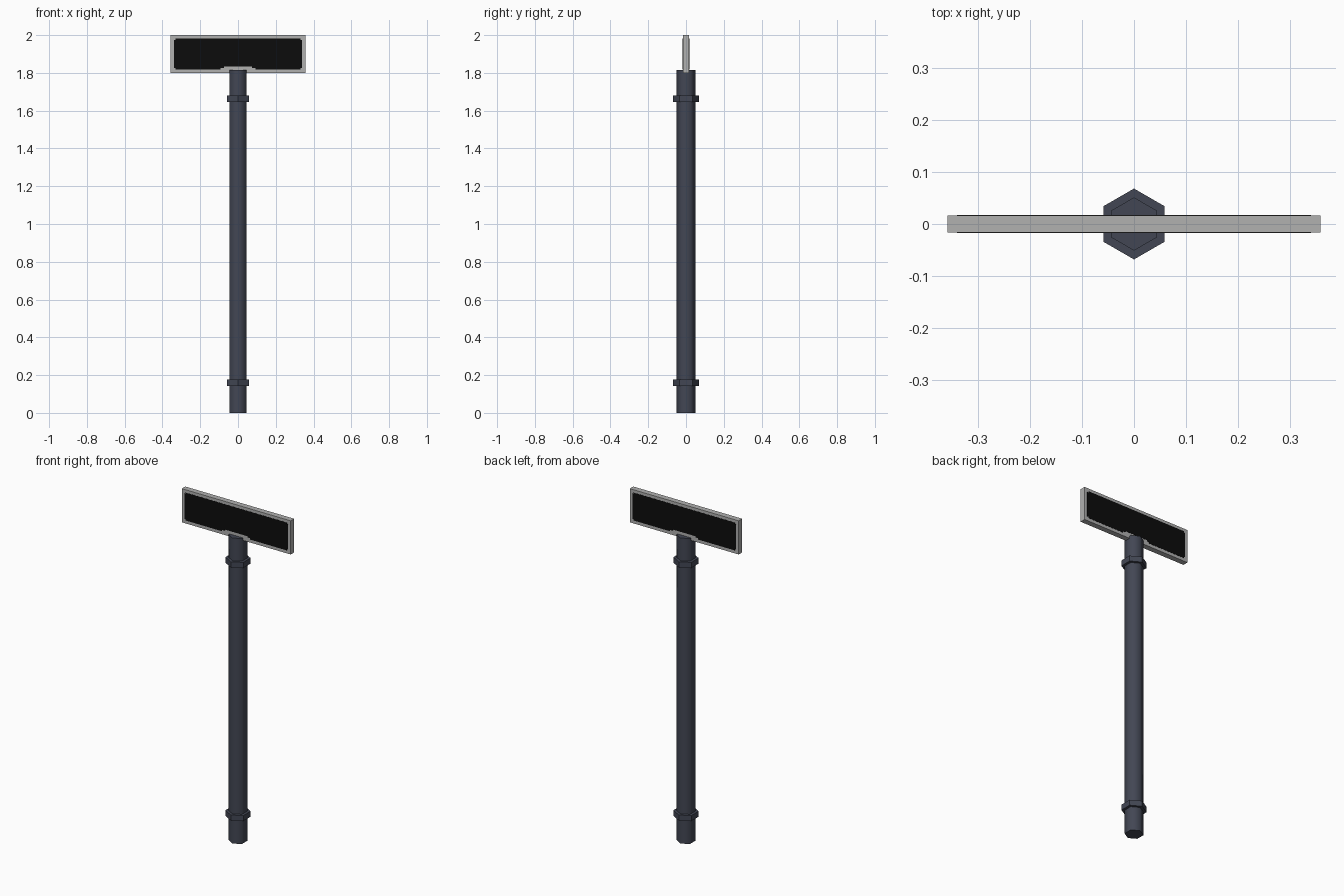
import bpy, bmesh, math

if "Cube" in bpy.data.objects:
    bpy.data.objects.remove(bpy.data.objects["Cube"])


def material(name, rgb):
    m = bpy.data.materials.new(name)
    m.diffuse_color = (*rgb, 1.0)
    m.use_nodes = True
    m.node_tree.nodes["Principled BSDF"].inputs["Base Color"].default_value = m.diffuse_color
    return m


slate = material("slate metal", (0.055, 0.062, 0.088))
grey = material("light grey border", (0.44, 0.44, 0.435))
black = material("black panel", (0.0035, 0.0035, 0.0035))


def hexagon(name, radius, z0, z1):
    # corners point along +y and -y
    bpy.ops.mesh.primitive_cylinder_add(
        vertices=6, radius=radius, depth=z1 - z0, location=(0, 0, (z0 + z1) / 2))
    ob = bpy.context.object
    ob.name = name
    ob.data.materials.append(slate)
    return ob


def prism(name, outline, y0, y1, mat):
    # extrude an x/z outline from y0 to y1
    bm = bmesh.new()
    face = bm.faces.new([bm.verts.new((x, y0, z)) for x, z in outline])
    ext = bmesh.ops.extrude_face_region(bm, geom=[face])
    for v in ext["geom"]:
        if isinstance(v, bmesh.types.BMVert):
            v.co.y = y1
    bmesh.ops.recalc_face_normals(bm, faces=bm.faces)
    me = bpy.data.meshes.new(name)
    bm.to_mesh(me)
    bm.free()
    ob = bpy.data.objects.new(name, me)
    bpy.context.collection.objects.link(ob)
    me.materials.append(mat)
    return ob


# Six-sided post, shaded smooth around its sides
post = hexagon("post", 0.051, 0.0, 1.815)
bpy.ops.object.shade_smooth_by_angle(angle=math.radians(65))

# Two collars
hexagon("lower_collar", 0.068, 0.143, 0.176)
hexagon("upper_collar", 0.068, 1.647, 1.68)

# Sign board
W, T = 0.358, 0.0165
prism("sign_board", [(-W, 1.8), (W, 1.8), (W, 2.0), (-W, 2.0)], -T, T, grey)

# Black panels on both faces: stepped corners and a notch above the post
half = [(0.075, 1.833), (0.075, 1.826), (0.092, 1.826), (0.092, 1.818),
        (0.332, 1.818), (0.332, 1.826), (0.34, 1.826),
        (0.34, 1.975), (0.332, 1.975), (0.332, 1.983)]
outline = half + [(-x, z) for x, z in reversed(half)]
for side, s in (("front", -1), ("back", 1)):
    prism(side + "_panel", outline, s * (T - 0.002), s * (T + 0.001), black)
